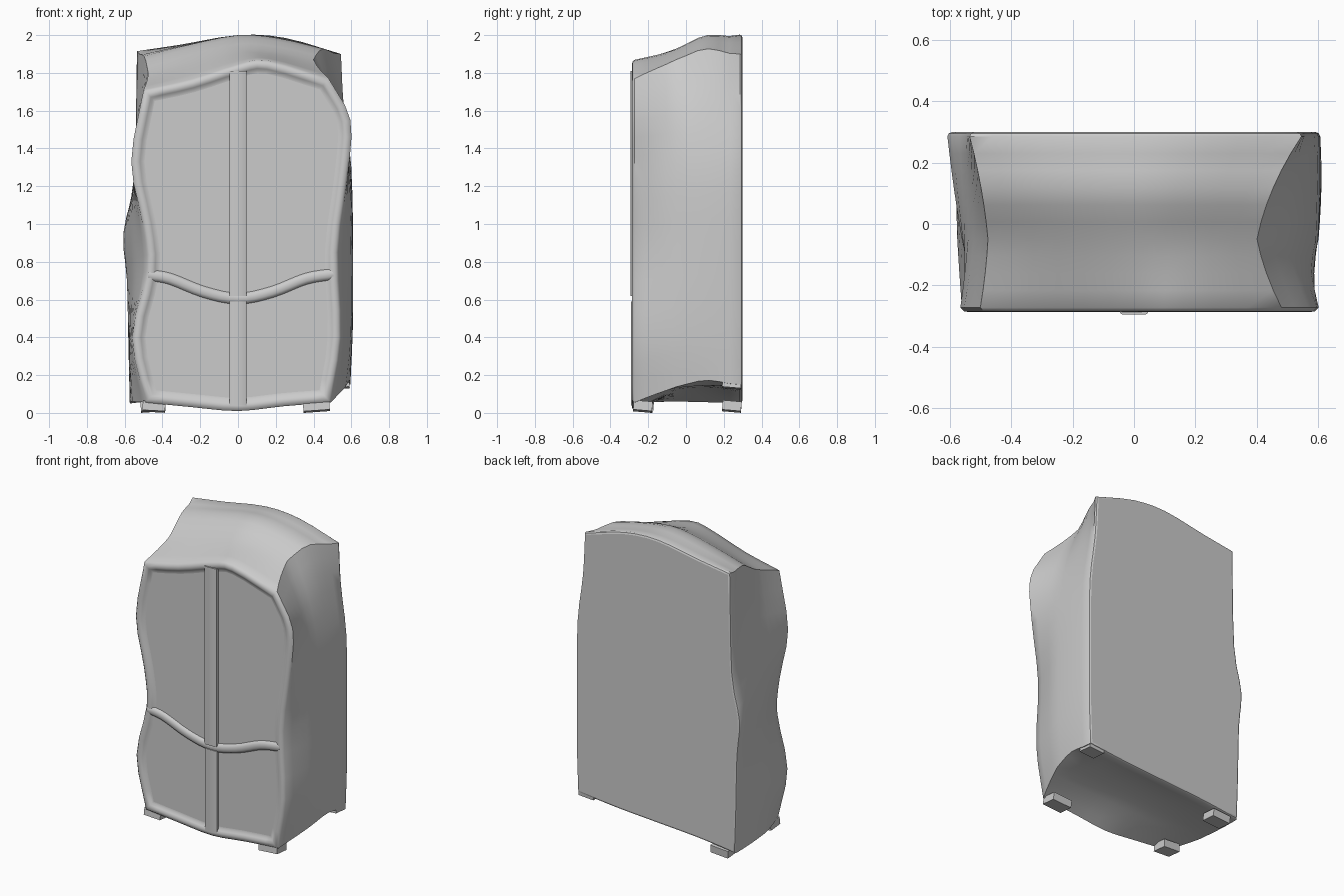
import bpy, bmesh, math
from mathutils import Vector

if "Cube" in bpy.data.objects:
    bpy.data.objects.remove(bpy.data.objects["Cube"])

# Cross-sections (x, z): up the left side, across the top, down the right, back along the bottom
FRONT = [(-.49, .055), (-.56, .40), (-.485, .75), (-.505, 1.0), (-.565, 1.33),
         (-.50, 1.71), (-.25, 1.765), (0, 1.845), (.16, 1.865),
         (.48, 1.77), (.595, 1.55), (.58, 1.25), (.53, .85), (.545, .40),
         (.49, .055), (.24, .035), (0, .01), (-.24, .03)]
MID = [(-.56, .06), (-.575, .38), (-.55, .72), (-.56, 1.0), (-.54, 1.35),
       (-.475, 1.79), (-.25, 1.86), (0, 1.92), (.18, 1.91),
       (.40, 1.865), (.53, 1.58), (.592, 1.27), (.598, .88), (.598, .42),
       (.57, .135), (.28, .10), (0, .08), (-.28, .07)]
BACK = [(-.57, .05), (-.58, .35), (-.588, .70), (-.607, .95), (-.55, 1.25),
        (-.535, 1.915), (-.30, 1.95), (0, 2.0), (.25, 1.985),
        (.545, 1.90), (.56, 1.62), (.60, 1.30), (.605, .90), (.605, .45),
        (.595, .15), (.30, .12), (0, .10), (-.30, .08)]
CORNERS = [0, 5, 9, 14, 18]
BOTTOM = 14 * 3          # index where the bottom edge of an outline starts


def spline(pts, n):
    """Smooth curve through the points, n steps per span."""
    pts = [Vector(p) for p in pts]
    out = []
    for i in range(len(pts) - 1):
        b, c = pts[i], pts[i + 1]
        a = pts[i - 1] if i else 2 * b - c
        d = pts[i + 2] if i + 2 < len(pts) else 2 * c - b
        for k in range(n):
            t = k / n
            out.append(.5 * (2 * b + (c - a) * t + (2 * a - 5 * b + 4 * c - d) * t * t
                             + (3 * b - a - 3 * c + d) * t ** 3))
    return out + [pts[-1]]


def outline(pts):
    """Closed outline that stays sharp at the four corners."""
    loop = pts + pts[:1]
    return [p for a, b in zip(CORNERS, CORNERS[1:]) for p in spline(loop[a:b + 1], 3)[:-1]]


def inset(pts, d):
    """Move a closed outline inwards."""
    out = []
    for i, p in enumerate(pts):
        u = (p - pts[i - 1]).normalized()
        v = (pts[(i + 1) % len(pts)] - p).normalized()
        m = Vector((u.y + v.y, -u.x - v.x)).normalized()
        out.append(p + m * d / max(.5, m.dot(Vector((u.y, -u.x)))))
    return out


def skin(name, rings, angle=40):
    """Join rings of 3D points into a solid with flat caps."""
    bm = bmesh.new()
    rows = [[bm.verts.new(p) for p in r] for r in rings]
    n = len(rows[0])
    for a, b in zip(rows, rows[1:]):
        for i in range(n):
            j = (i + 1) % n
            bm.faces.new((a[i], a[j], b[j], b[i]))
    bm.faces.new(rows[0])
    bm.faces.new(rows[-1])
    bmesh.ops.recalc_face_normals(bm, faces=bm.faces)
    me = bpy.data.meshes.new(name)
    bm.to_mesh(me)
    bm.free()
    ob = bpy.data.objects.new(name, me)
    bpy.context.collection.objects.link(ob)
    bpy.context.view_layer.objects.active = ob
    bpy.ops.object.select_all(action='DESELECT')
    ob.select_set(True)
    bpy.ops.object.shade_smooth_by_angle(angle=math.radians(angle))
    for f in me.polygons[-2:]:
        f.use_smooth = False
    return ob


def strip(name, path, profile):
    """Sweep a (sideways, y) profile along a path on the front."""
    rings = []
    for i, p in enumerate(path):
        t = (path[min(i + 1, len(path) - 1)] - path[max(i - 1, 0)]).normalized()
        rings.append([(p.x + t.y * s, y, p.y - t.x * s) for s, y in profile])
    return skin(name, rings)


def at(pts, y):
    return [(p.x, y, p.y) for p in pts]


front, mid, back = outline(FRONT), outline(MID), outline(BACK)
Y0, Y1, Y2 = -.272, -.05, .285


def section(y):
    """Body outline at depth y, with a hump across the top and a slightly hollow underside."""
    w0 = (y - Y1) * (y - Y2) / ((Y0 - Y1) * (Y0 - Y2))
    w1 = (y - Y0) * (y - Y2) / ((Y1 - Y0) * (Y1 - Y2))
    w2 = (y - Y0) * (y - Y1) / ((Y2 - Y0) * (Y2 - Y1))
    s = min(1, max(0, (y - Y0) / (Y1 - Y0)))
    t = min(1, max(0, (y - Y1) / (Y2 - Y1)))
    w0, w1, w2 = (w0 + 1 - s) / 2, (w1 + s * (1 - t)) / 2, (w2 + t) / 2
    pts = [a * w0 + b * w1 + c * w2 for a, b, c in zip(front, mid, back)]
    edge = max(0, (y - Y0) * (Y2 - y) / (.5 * (Y2 - Y0)) ** 2)
    hump = .038 * math.exp(-((y - .1) / .11) ** 2) * min(1, edge * 1.5)
    for i, p in enumerate(pts):
        if i > BOTTOM:
            p.y += .035 * edge * max(0, 1 - (p.x / .56) ** 2)
        elif i == BOTTOM:
            p.y += hump * .6
        else:
            p.y += hump * min(1, max(0, (p.y - 1.4) / .4))
    return pts


# Cabinet body: rounded front rim, shallow door panels, bulging walls, flat back
rings = [at(inset(front, d), y) for d, y in
         ((.07, -.270), (.056, -.272), (.046, -.280), (.032, -.287), (.012, -.284))]
rings += [at(section(Y0 + (Y2 - Y0) * k / 10), Y0 + (Y2 - Y0) * k / 10) for k in range(11)]
rings += [at(inset(back, .005), .295), at(inset(back, .015), .299)]
skin("cabinet_body", rings)

# Wavy rail between upper and lower doors
rail = spline([(-.475, .73), (-.36, .71), (-.18, .64), (0, .605), (.18, .64), (.36, .71), (.505, .735)], 4)
strip("middle_rail", rail, [(-.032, -.265), (-.026, -.278), (-.012, -.287), (.012, -.287), (.026, -.278), (.032, -.265)])

# Centre posts, above and below the rail
for name, z0, z1, y in (("upper_post", .62, 1.81, -.294), ("lower_post", .04, .59, -.290)):
    post = [Vector((0, z0 + (z1 - z0) * k / 4)) for k in range(5)]
    strip(name, post, [(-.045, -.265), (-.045, y + .004), (-.039, y), (.039, y), (.045, y + .004), (.045, -.265)])

# Feet, following the uneven bottom
for name, x, y, z, tilt, w in (("front_left_foot", -.445, -.222, .033, -3, .12),
                               ("front_right_foot", .415, -.228, .034, 4, .14),
                               ("back_left_foot", -.45, .243, .034, 4, .13),
                               ("back_right_foot", .535, .243, .156, 4, .11)):
    bpy.ops.mesh.primitive_cube_add(size=1, location=(x, y, z), rotation=(math.radians(-5), math.radians(-tilt), 0))
    foot = bpy.context.object
    foot.name = name
    foot.scale = (w, .1, .05)
